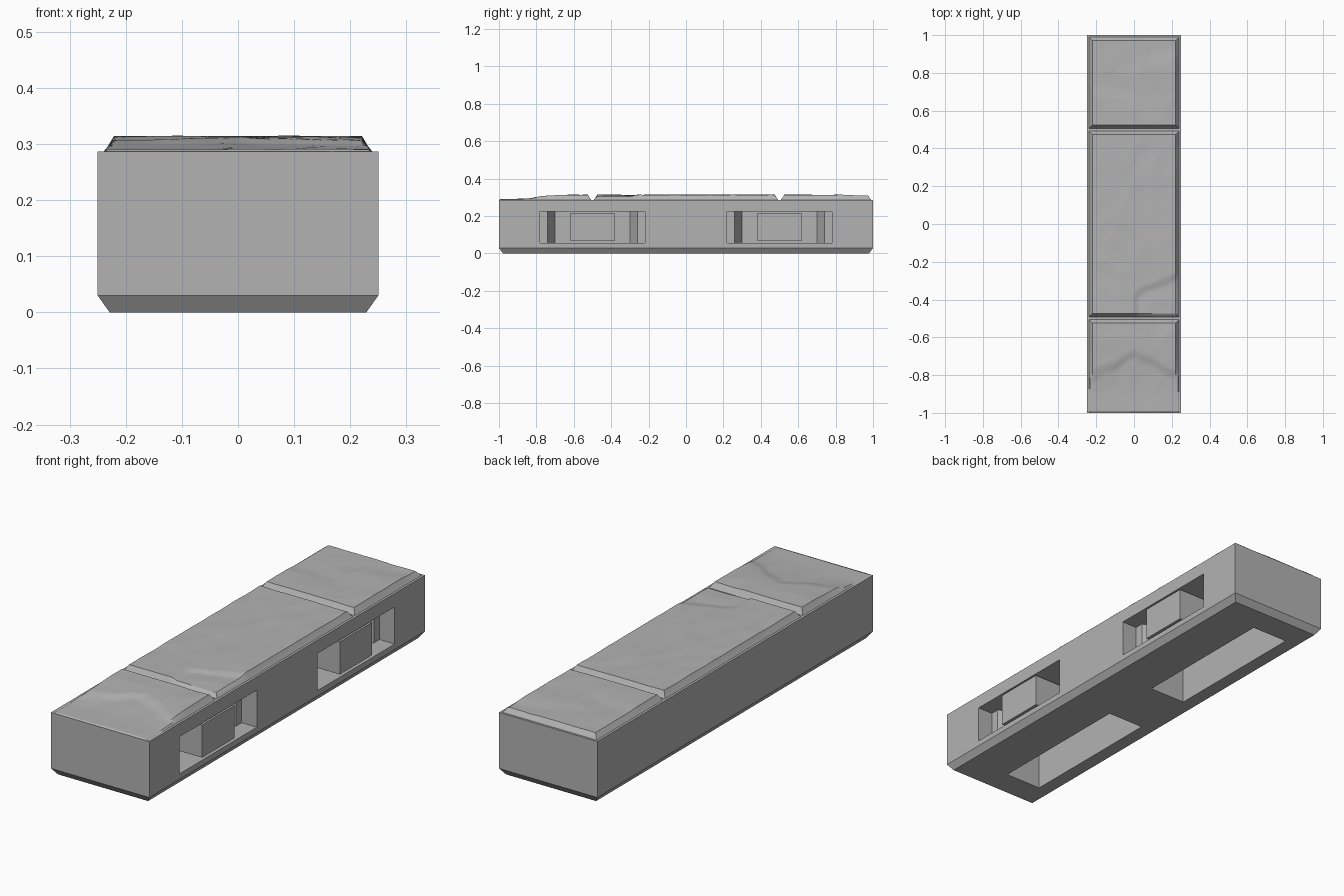
import bpy, bmesh, math
from mathutils import Vector, noise

if "Cube" in bpy.data.objects:
    bpy.data.objects.remove(bpy.data.objects["Cube"], do_unlink=True)

GREY = (0.45, 0.45, 0.45, 1)
stone = bpy.data.materials.new("stone_grey")
stone.use_nodes = True
stone.diffuse_color = GREY
stone.node_tree.nodes["Principled BSDF"].inputs["Base Color"].default_value = GREY


def finish(bm, name):
    bmesh.ops.recalc_face_normals(bm, faces=bm.faces)
    mesh = bpy.data.meshes.new(name)
    bm.to_mesh(mesh)
    bm.free()
    mesh.materials.append(stone)
    obj = bpy.data.objects.new(name, mesh)
    bpy.context.collection.objects.link(obj)
    return obj


def prism(name, outline, z0, z1):
    """Extrude a plan outline between two heights."""
    bm = bmesh.new()
    face = bm.faces.new([bm.verts.new((x, y, z0)) for x, y in outline])
    top = bmesh.ops.extrude_face_region(bm, geom=[face])
    for v in top["geom"]:
        if isinstance(v, bmesh.types.BMVert):
            v.co.z = z1
    return finish(bm, name)


def rect(x0, x1, y0, y1):
    return [(x0, y0), (x1, y0), (x1, y1), (x0, y1)]


def cut(target, cutter):
    mod = target.modifiers.new("cut", "BOOLEAN")
    mod.operation, mod.solver, mod.object = "DIFFERENCE", "EXACT", cutter
    bpy.context.view_layer.objects.active = target
    bpy.ops.object.modifier_apply(modifier=mod.name)
    bpy.data.objects.remove(cutter, do_unlink=True)


# Base block with a chamfered foot
BASE_TOP = 0.287
base = prism("base_block", rect(-0.25, 0.25, -1, 1), 0.03, BASE_TOP)
bm = bmesh.new()
bm.from_mesh(base.data)
foot = [f for f in bm.faces if f.normal.z < -0.9]
bmesh.ops.inset_region(bm, faces=foot, thickness=0.03)
for v in foot[0].verts:
    v.co.z = 0
bm.to_mesh(base.data)
bm.free()

# Connector pockets in the side, underside slots and the tongue in each pocket
half_pocket = [(0.3, 0.28), (0.173, 0.28), (0.173, 0.24), (0.1, 0.2)]
for name, yc in (("front", -0.5), ("back", 0.5)):
    plan = [(x, yc + y) for x, y in half_pocket]
    plan += [(x, yc - y) for x, y in reversed(half_pocket)]
    cut(base, prism("pocket_cutter", plan, 0.055, 0.225))
    cut(base, prism("slot_cutter", rect(-0.165, 0.02, yc - 0.355, yc + 0.355), -0.1, 0.22))
    prism(name + "_pocket_tongue", rect(0.09, 0.25, yc - 0.117, yc + 0.117), 0.067, 0.217)


# Worn stone surface
def step(value, width):
    t = min(max(value / width + 0.5, 0), 1)
    return t * t * (3 - 2 * t)


def surface(x, y):
    rough = noise.noise(Vector((x * 6, y * 5, 3)))
    ripple = noise.noise(Vector((x * 14, y * 9, 7)))
    z = 0.314 - 0.004 * abs(rough) + 0.0015 * ripple
    # broken ledge and slope on the front slab
    ledge = -0.69 - 0.5 * abs(x) + 0.03 * ripple
    z -= 0.009 * step(ledge - y, 0.07)
    z -= 0.014 * step(-0.78 - y, 0.36)
    # chipped corner of the middle slab
    chip = -0.37 + 0.4 * x + 0.02 * ripple
    if y > -0.5:
        z -= 0.009 * step(chip - y, 0.06) * step(x - 0.01, 0.03)
    # shallow scoops on the back slab
    z -= 0.004 * step(y - 0.7 - 0.03 * rough, 0.08) * step(-0.01 - x, 0.1)
    z -= 0.005 * step(y - 0.84 - 0.3 * x, 0.1) * step(x, 0.15)
    return min(max(z, BASE_TOP + 0.003), 0.316)


# Three slabs with bevelled rims
def slab(name, y0, y1):
    bm = bmesh.new()
    half, mid = (y1 - y0) / 2, (y0 + y1) / 2
    bmesh.ops.create_grid(bm, x_segments=44, y_segments=int(half * 200), size=1)
    for v in bm.verts:
        v.co.x *= 0.221
        v.co.y = mid + v.co.y * half
        v.co.z = surface(v.co.x, v.co.y)
    # rim: steep bevel, then a narrow sloping lip
    for out, height in ((0.011, 0.296), (0.008, BASE_TOP - 0.001)):
        edges = [e for e in bm.edges if e.is_boundary]
        lim_x = max(v.co.x for v in bm.verts)
        lim_y = max(abs(v.co.y - mid) for v in bm.verts)
        new = bmesh.ops.extrude_edge_only(bm, edges=edges)["geom"]
        for v in (g for g in new if isinstance(g, bmesh.types.BMVert)):
            if abs(v.co.x) > lim_x - 1e-4:
                v.co.x += math.copysign(out, v.co.x)
            if abs(v.co.y - mid) > lim_y - 1e-4:
                v.co.y += math.copysign(out, v.co.y - mid)
            v.co.z = min(height, v.co.z)
    obj = finish(bm, name)
    # open sheet must face upward
    if sum(p.normal.z for p in obj.data.polygons) < 0:
        obj.data.flip_normals()
    bpy.ops.object.select_all(action="DESELECT")
    obj.select_set(True)
    bpy.context.view_layer.objects.active = obj
    bpy.ops.object.shade_smooth_by_angle(angle=math.radians(25))


slab("front_slab", -0.98, -0.525)
slab("middle_slab", -0.475, 0.475)
slab("back_slab", 0.525, 0.972)
